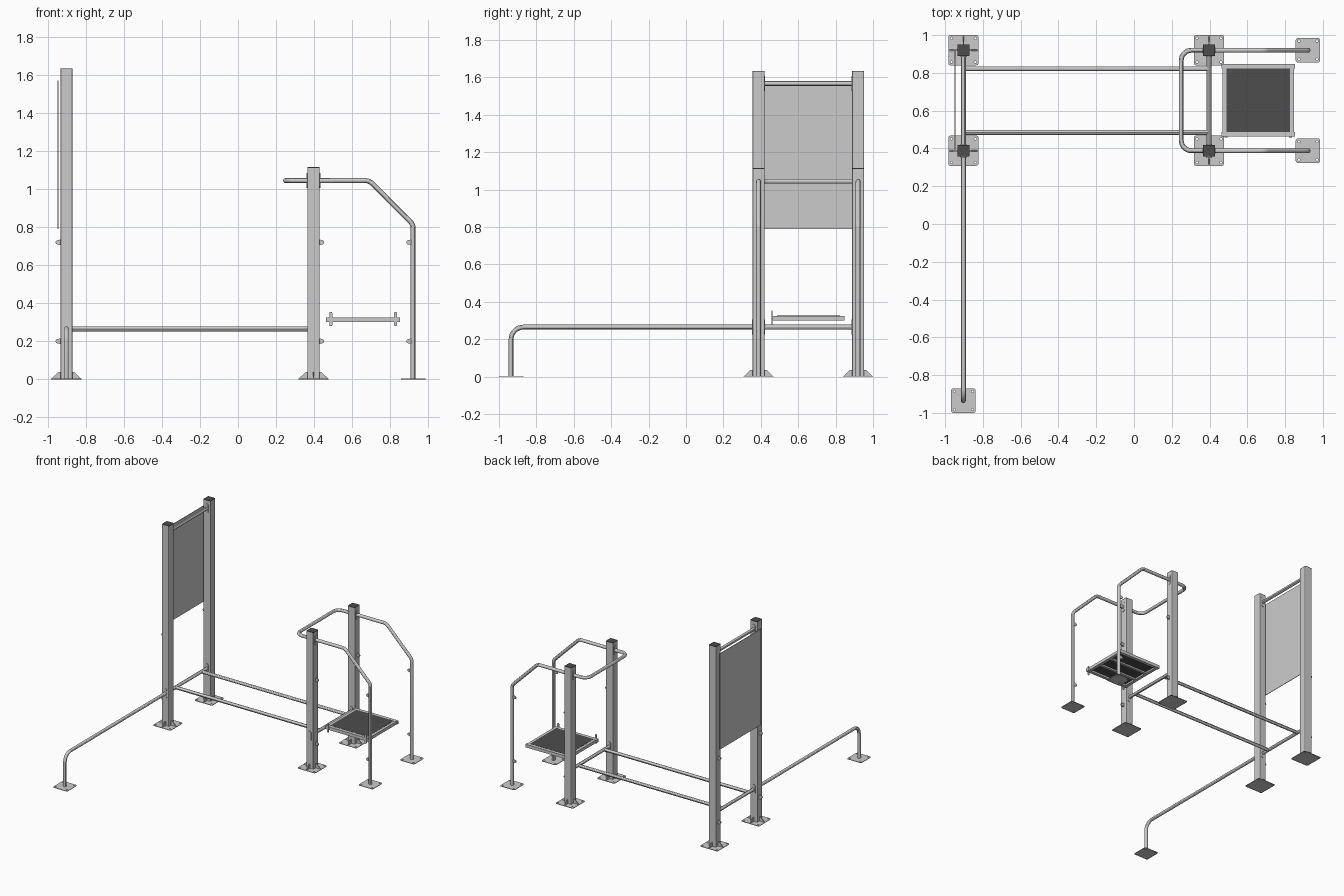
import bpy, bmesh, math
from mathutils import Vector, Matrix

cube = bpy.data.objects.get("Cube")
if cube:
    bpy.data.objects.remove(cube, do_unlink=True)


def material(name, value):
    m = bpy.data.materials.new(name)
    m.use_nodes = True
    colour = (value, value, value, 1)
    m.diffuse_color = colour
    m.node_tree.nodes["Principled BSDF"].inputs["Base Color"].default_value = colour
    return m


STEEL = material("steel grey", 0.6)
DARK = material("dark grey", 0.075)


def mesh_object(name, bm, mat):
    bmesh.ops.recalc_face_normals(bm, faces=bm.faces)
    me = bpy.data.meshes.new(name)
    bm.to_mesh(me)
    bm.free()
    ob = bpy.data.objects.new(name, me)
    bpy.context.collection.objects.link(ob)
    me.materials.append(mat)
    return ob


def box(name, centre, size, mat=STEEL, bevel=0):
    bm = bmesh.new()
    bmesh.ops.create_cube(bm, size=1)
    bmesh.ops.scale(bm, vec=size, verts=bm.verts)
    if bevel:
        upright = [e for e in bm.edges if abs(e.verts[0].co.z - e.verts[1].co.z) > 0.001]
        bmesh.ops.bevel(bm, geom=upright, offset=bevel, segments=3, profile=0.5, affect='EDGES')
    ob = mesh_object(name, bm, mat)
    ob.location = centre


def prism(name, points, depth, origin, turn=0):
    """Outline in the xz plane, given thickness along y, turned about z."""
    bm = bmesh.new()
    face = bm.faces.new([bm.verts.new((x, -depth / 2, z)) for x, z in points])
    side = bmesh.ops.extrude_face_region(bm, geom=[face])["geom"]
    bmesh.ops.translate(bm, vec=(0, depth, 0), verts=[v for v in side if isinstance(v, bmesh.types.BMVert)])
    ob = mesh_object(name, bm, STEEL)
    ob.matrix_world = Matrix.Translation(origin) @ Matrix.Rotation(turn, 4, 'Z')


def arc(cx, cy, r, start, end, n):
    steps = [math.radians(start + (end - start) * i / n) for i in range(n + 1)]
    return [(cx + r * math.cos(a), cy + r * math.sin(a)) for a in steps]


def rounded(points, radius):
    """Replace each inner corner of a path with a circular bend."""
    pts = [Vector(p) for p in points]
    out = [pts[0]]
    for a, b, c in zip(pts, pts[1:], pts[2:]):
        u, v = (a - b).normalized(), (c - b).normalized()
        half_angle = u.angle(v) / 2
        centre = b + (u + v).normalized() * (radius / math.sin(half_angle))
        reach = radius / math.tan(half_angle)
        p = (b + u * reach - centre).normalized()
        q = (b + v * reach - centre).normalized()
        out += [centre + p.slerp(q, i / 8).normalized() * radius for i in range(9)]
    return out + [pts[-1]]


def curve_to_mesh(name, cu, smooth):
    ob = bpy.data.objects.new(name, cu)
    bpy.context.collection.objects.link(ob)
    cu.materials.append(STEEL)
    bpy.ops.object.select_all(action='DESELECT')
    ob.select_set(True)
    bpy.context.view_layer.objects.active = ob
    bpy.ops.object.convert(target='MESH')
    if smooth:
        bpy.ops.object.shade_smooth_by_angle()


def add_spline(cu, points, closed=False):
    s = cu.splines.new('POLY')
    s.points.add(len(points) - 1)
    for p, co in zip(s.points, points):
        p.co = (*co, 1)
    s.use_cyclic_u = closed


def tube(name, points, bend=0.05, radius=0.013):
    cu = bpy.data.curves.new(name, 'CURVE')
    cu.dimensions = '3D'
    cu.bevel_depth = radius
    cu.bevel_resolution = 4
    cu.use_fill_caps = True
    add_spline(cu, rounded(points, bend))
    curve_to_mesh(name, cu, True)


def base_plate(name, x, y, half):
    """Rounded square plate with four bolt holes."""
    cu = bpy.data.curves.new(name, 'CURVE')
    cu.dimensions = '2D'
    cu.fill_mode = 'BOTH'
    cu.extrude = 0.002
    r, inner = 0.012, half - 0.012
    outline = []
    for k, (sx, sy) in enumerate(((1, 1), (-1, 1), (-1, -1), (1, -1))):
        outline += arc(x + sx * inner, y + sy * inner, r, 90 * k, 90 * k + 90, 4)
    add_spline(cu, [(px, py, 0) for px, py in outline], True)
    h = half - 0.017
    for sx in (-1, 1):
        for sy in (-1, 1):
            hole = arc(x + sx * h, y + sy * h, 0.006, 0, 330, 11)
            add_spline(cu, [(px, py, 0) for px, py in hole], True)
    curve_to_mesh(name, cu, False)
    bpy.context.object.location.z = 0.002


def lug(name, x, y, z, direction):
    """Small rounded ear sticking out along x."""
    outline = [(0, -0.015)] + arc(0.014, 0, 0.011, -80, 80, 8) + [(0, 0.015)]
    prism(name, outline, 0.01, (x, y, z), 0 if direction > 0 else math.pi)


def collar(name, centre, axis):
    """Thin rounded fixing plate where a tube meets a post."""
    outline = arc(0, 0.025, 0.015, 0, 180, 8) + arc(0, -0.025, 0.015, 180, 360, 8)
    prism(name, outline, 0.004, centre, 0 if axis == 'y' else math.pi / 2)


TALL_X, SHORT_X, LEG_X = -0.903, 0.397, 0.921
FRONT_Y, BACK_Y, FOOT_Y = 0.388, 0.92, -0.935
POST, RAIL_Z, HOOP_Z = 0.063, 0.265, 1.045
half = POST / 2

# Posts with caps, base plates, gussets and fixing lugs
for label, x, height, out in (("tall", TALL_X, 1.635, -1), ("short", SHORT_X, 1.115, 1)):
    for side, y in (("front", FRONT_Y), ("back", BACK_Y)):
        name = f"{label}_{side}"
        box(name + "_post", (x, y, height / 2 - 0.002), (POST, POST, height - 0.004), STEEL, 0.005)
        box(name + "_cap", (x, y, height - 0.002), (POST, POST, 0.004), DARK, 0.005)
        base_plate(name + "_base_plate", x, y, 0.08)
        for k in range(4):
            prism(name + "_gusset", [(half - 0.003, 0.003), (0.074, 0.003), (0.074, 0.007), (0.042, 0.037),
                                     (half - 0.003, 0.037)], 0.006, (x, y, 0), k * math.pi / 2)
        for z in (0.2, 0.72):
            lug(name + "_lug", x + out * half, y, z, out)
        for s in (-1, 1):
            if s == -1 or side == "front":
                collar(name + "_collar", (x, y + s * (half + 0.002), RAIL_Z), 'y')
            if label == "short":
                collar(name + "_hoop_collar", (x + s * (half + 0.002), y, HOOP_Z), 'x')
    # Cross rail between the pair
    tube(label + "_cross_rail", [(x, FRONT_Y, RAIL_Z), (x, BACK_Y, RAIL_Z)])

# Long low rail running to the far foot
tube("low_rail", [(TALL_X, FOOT_Y, 0.002), (TALL_X, FOOT_Y, RAIL_Z), (TALL_X, FRONT_Y, RAIL_Z)], 0.065)
base_plate("low_rail_base_plate", TALL_X, FOOT_Y, 0.065)

# Parallel rails joining both pairs of posts
for y in (0.485, 0.822):
    tube("parallel_rail", [(TALL_X, y, RAIL_Z), (SHORT_X, y, RAIL_Z)])

# Top bar and sign panel
tube("top_bar", [(TALL_X, FRONT_Y, 1.567), (TALL_X, BACK_Y, 1.567)])
for y in (FRONT_Y + half + 0.002, BACK_Y - half - 0.002):
    collar("top_bar_collar", (TALL_X, y, 1.567), 'y')
box("panel", (-0.947, (FRONT_Y + BACK_Y) / 2, 1.18), (0.004, BACK_Y - FRONT_Y, 0.78))

# Handrail hoop with its two legs
profile = [(LEG_X, 0.002), (LEG_X, 0.815), (0.69, HOOP_Z), (0.25, HOOP_Z)]
hoop = [(x, FRONT_Y, z) for x, z in profile] + [(x, BACK_Y, z) for x, z in reversed(profile)]
tube("handrail_hoop", hoop, 0.055)
for y in (FRONT_Y, BACK_Y):
    base_plate("handrail_base_plate", LEG_X, y, 0.065)
    for z in (0.2, 0.72):
        lug("handrail_lug", LEG_X - 0.011, y, z, -1)

# Platform: frame, dark deck, under bars and hanging tabs
PX, PY, PZ = 0.658, 0.655, 0.313
for s in (-1, 1):
    box("platform_side_bar", (PX, PY + s * 0.181, PZ), (0.39, 0.024, 0.025))
    box("platform_end_bar", (PX + s * 0.178, PY, PZ), (0.024, 0.34, 0.024))
    box("platform_under_bar", (PX, PY + s * 0.06, PZ - 0.006), (0.335, 0.02, 0.012))
    tab = arc(0, 0.032, 0.008, 0, 180, 8) + arc(0, -0.028, 0.008, 180, 360, 8)
    prism("platform_tab", tab, 0.005, (PX + s * 0.17, PY - 0.195, PZ + 0.002))
box("platform_deck", (PX, PY, PZ + 0.007), (0.338, 0.336, 0.012), DARK)
